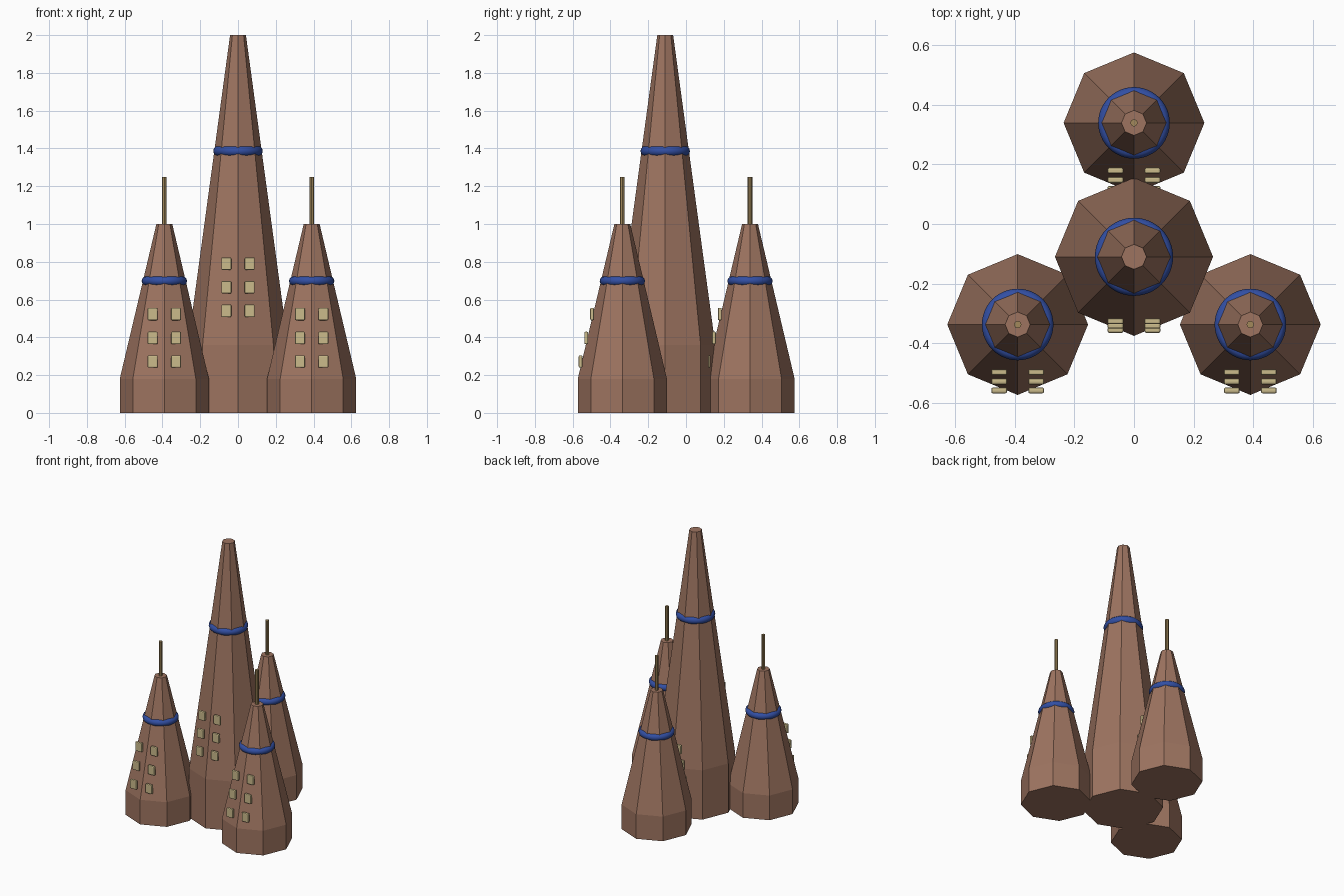
import bpy, bmesh, math

if "Cube" in bpy.data.objects:
    bpy.data.objects.remove(bpy.data.objects["Cube"])


def material(name, rgb):
    m = bpy.data.materials.new(name)
    m.diffuse_color = (*rgb, 1)
    m.use_nodes = True
    m.node_tree.nodes["Principled BSDF"].inputs["Base Color"].default_value = m.diffuse_color
    return m


BROWN = material("clay_brown", (0.34, 0.175, 0.118))
BLUE = material("band_blue", (0.032, 0.078, 0.37))
CREAM = material("window_cream", (0.60, 0.50, 0.26))
GOLD = material("mast_gold", (0.36, 0.25, 0.105))


def finish(bm, name, mat):
    bmesh.ops.recalc_face_normals(bm, faces=bm.faces)
    mesh = bpy.data.meshes.new(name)
    bm.to_mesh(mesh)
    bm.free()
    mesh.materials.append(mat)
    obj = bpy.data.objects.new(name, mesh)
    bpy.context.collection.objects.link(obj)
    return obj


def stack(name, x, y, profile, sides, mat):
    """Closed prism stack through (radius, height) rings."""
    bm = bmesh.new()
    rings = []
    for r, z in profile:
        rings.append([bm.verts.new((x + r * math.cos(2 * math.pi * i / sides),
                                    y + r * math.sin(2 * math.pi * i / sides), z))
                      for i in range(sides)])
    for a, b in zip(rings, rings[1:]):
        for i in range(sides):
            j = (i + 1) % sides
            bm.faces.new((a[i], a[j], b[j], b[i]))
    bm.faces.new(rings[0][::-1])
    bm.faces.new(rings[-1])
    return finish(bm, name, mat)


def band(name, x, y, z, major, minor):
    bpy.ops.mesh.primitive_torus_add(location=(x, y, z), major_radius=major,
                                     minor_radius=minor, major_segments=48,
                                     minor_segments=12)
    obj = bpy.context.object
    obj.name = name
    obj.data.materials.append(BLUE)
    bpy.ops.object.shade_smooth()


def windows(name, x, y, rows):
    """Two columns of small rounded panes; rows hold (forward offset, height)."""
    bm = bmesh.new()
    for dy, z in rows:
        for side in (-1, 1):
            vs = bmesh.ops.create_cube(bm, size=1)["verts"]
            bmesh.ops.scale(bm, verts=vs, vec=(0.053, 0.02, 0.066))
            bmesh.ops.translate(bm, verts=vs, vec=(x + side * 0.062, y - dy, z))
    obj = finish(bm, name, CREAM)
    bevel = obj.modifiers.new("rounded_edges", 'BEVEL')
    bevel.width = 0.006
    bevel.segments = 2


# Tall central tower
MY = -0.11
stack("main_tower", 0, MY, [(0.265, 0), (0.265, 0.36), (0.042, 2.0)], 8, BROWN)
band("main_band", 0, MY, 1.386, 0.103, 0.028)
windows("main_windows", 0, MY, [(0.245, 0.54), (0.231, 0.665), (0.216, 0.79)])

# Three small towers with masts
for label, x, y in (("left", -0.39, -0.337), ("right", 0.39, -0.337), ("back", 0, 0.339)):
    stack(label + "_tower", x, y, [(0.236, 0), (0.236, 0.18), (0.042, 1.0)], 8, BROWN)
    band(label + "_band", x, y, 0.698, 0.095, 0.025)
    windows(label + "_windows", x, y, [(0.221, 0.272), (0.191, 0.397), (0.160, 0.523)])
    stack(label + "_mast", x, y, [(0.0125, 0.99), (0.0125, 1.25)], 8, GOLD)
